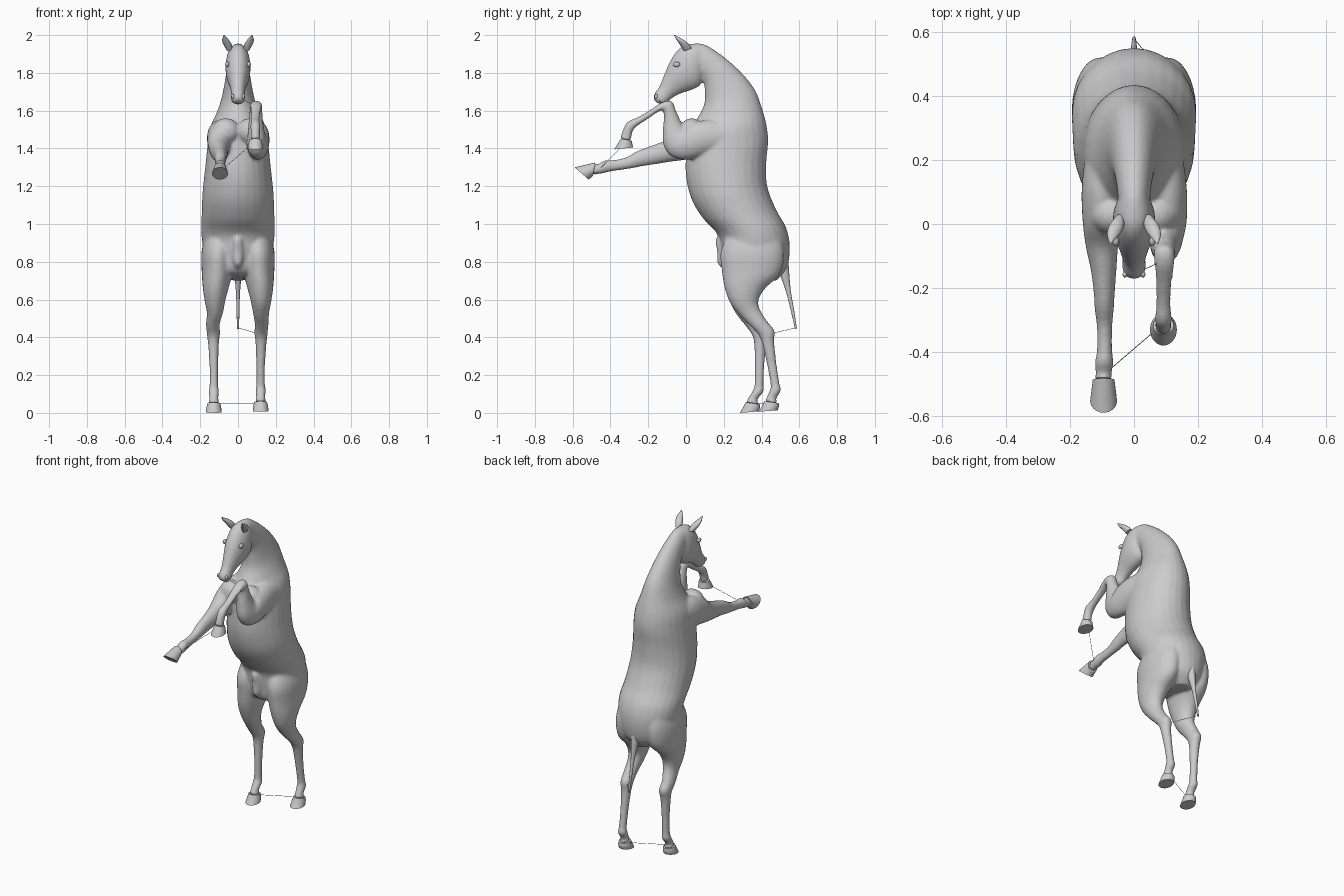
import bpy, bmesh, math
from mathutils import Vector

cube = bpy.data.objects.get("Cube")
if cube:
    bpy.data.objects.remove(cube, do_unlink=True)

grey = bpy.data.materials.new("plain grey")
grey.use_nodes = True
grey.diffuse_color = (0.6, 0.6, 0.6, 1)
grey.node_tree.nodes["Principled BSDF"].inputs["Base Color"].default_value = (0.6, 0.6, 0.6, 1)


def spline(a, b, c, d, t):
    """Catmull-Rom blend of four section rows."""
    return [0.5 * (2 * q + (r - p) * t + (2 * p - 5 * q + 4 * r - s) * t * t
                   + (3 * q - p - 3 * r + s) * t ** 3) for p, q, r, s in zip(a, b, c, d)]


def loft(name, rows, steps=5, sides=28):
    """Skin oval sections; each row is x, edge A (y, z), edge B (y, z), half width."""
    fine = []
    for i in range(len(rows) - 1):
        quad = [rows[max(0, min(len(rows) - 1, i + k))] for k in (-1, 0, 1, 2)]
        fine += [spline(*quad, s / steps) for s in range(steps)]
    fine.append(list(rows[-1]))
    bm = bmesh.new()
    rings = []
    for x, ay, az, by, bz, w in fine:
        mid = Vector((x, (ay + by) / 2, (az + bz) / 2))
        half = Vector((0, (ay - by) / 2, (az - bz) / 2))
        rings.append([bm.verts.new(mid + half * math.cos(a) + Vector((w * math.sin(a), 0, 0)))
                      for a in (math.tau * k / sides for k in range(sides))])
    for r, s in zip(rings, rings[1:]):
        for k in range(sides):
            n = (k + 1) % sides
            bm.faces.new((r[k], r[n], s[n], s[k]))
    bm.faces.new(rings[0])
    bm.faces.new(rings[-1])
    bmesh.ops.recalc_face_normals(bm, faces=bm.faces)
    return add_mesh(name, bm)


def add_mesh(name, bm):
    mesh = bpy.data.meshes.new(name)
    bm.to_mesh(mesh)
    bm.free()
    mesh.materials.append(grey)
    ob = bpy.data.objects.new(name, mesh)
    bpy.context.collection.objects.link(ob)
    return ob


def ball(name, centre, size):
    bm = bmesh.new()
    bmesh.ops.create_uvsphere(bm, u_segments=20, v_segments=12, radius=1)
    for v in bm.verts:
        v.co = Vector(c + p * s for c, p, s in zip(centre, v.co, size))
    return add_mesh(name, bm)


def string(name, a, b):
    curve = bpy.data.curves.new(name, "CURVE")
    curve.dimensions = "3D"
    curve.bevel_depth = 0.0012
    curve.bevel_resolution = 1
    line = curve.splines.new("POLY")
    line.points.add(1)
    for p, co in zip(line.points, (a, b)):
        p.co = (*co, 1)
    curve.materials.append(grey)
    bpy.context.collection.objects.link(bpy.data.objects.new(name, curve))


# Trunk and neck, rump to poll: back edge, belly edge, half width
trunk = loft("horse_body", [
    (0, .48, .70, .36, .71, .05), (0, .535, .77, .22, .74, .14),
    (0, .55, .88, .19, .84, .182), (0, .53, .98, .17, .94, .194),
    (0, .475, 1.08, .09, 1.03, .192), (0, .43, 1.20, .03, 1.13, .188),
    (0, .425, 1.32, .0, 1.25, .175), (0, .435, 1.44, .0, 1.38, .162),
    (0, .425, 1.53, .01, 1.48, .15), (0, .40, 1.62, .06, 1.56, .112),
    (0, .365, 1.71, .095, 1.63, .086), (0, .295, 1.80, .10, 1.70, .07),
    (0, .20, 1.885, .09, 1.76, .058), (0, .10, 1.95, .06, 1.79, .05),
    (0, .03, 1.955, .02, 1.83, .045)])

# Head, poll to muzzle: face edge, jaw edge
head = loft("head", [
    (0, .06, 1.955, .10, 1.88, .04), (0, .0, 1.95, .10, 1.81, .058),
    (0, -.045, 1.92, .08, 1.74, .066), (0, -.085, 1.86, .03, 1.71, .061),
    (0, -.115, 1.79, -.03, 1.69, .046), (0, -.14, 1.73, -.075, 1.665, .036),
    (0, -.167, 1.69, -.10, 1.64, .037), (0, -.172, 1.665, -.125, 1.632, .03),
    (0, -.163, 1.65, -.145, 1.637, .012)])

# Hind legs: the right one stands further forward below the stifle
hind = [
    (.09, .24, .98, .48, 1.0, .07), (.105, .185, .86, .52, .86, .087),
    (.11, .19, .75, .50, .74, .082), (.118, .205, .66, .42, .66, .068),
    (.122, .235, .58, .385, .60, .054), (.122, .285, .515, .39, .55, .043),
    (.125, .345, .455, .43, .485, .036), (.122, .385, .41, .468, .435, .035),
    (.122, .405, .36, .467, .375, .029), (.12, .43, .25, .48, .255, .023),
    (.12, .448, .15, .495, .155, .023), (.12, .443, .12, .503, .12, .027),
    (.12, .428, .085, .478, .075, .024), (.12, .418, .06, .487, .05, .031)]
hind_hoof = [(.12, .415, .062, .490, .052, .034), (.12, .402, .035, .492, .035, .039),
             (.12, .385, .006, .485, .014, .042)]


def step_forward(rows):
    move = lambda z: -.10 * max(0, min(1, (.58 - z) / .5))
    return [(-x - .008 * (z1 < .5), y1 + move(z1), z1 - .006 * (z1 < .2),
             y2 + move(z2), z2 - .006 * (z2 < .2), w) for x, y1, z1, y2, z2, w in rows]


# Left foreleg folded at the knee, right foreleg reaching forward
left_fore = [
    (.09, .20, 1.38, .20, 1.55, .065), (.10, .10, 1.36, .10, 1.55, .066),
    (.105, .0, 1.34, .02, 1.53, .06), (.10, -.08, 1.36, .0, 1.51, .055),
    (.098, -.12, 1.42, -.015, 1.52, .047), (.095, -.122, 1.50, -.03, 1.55, .04),
    (.095, -.117, 1.57, -.055, 1.605, .034), (.095, -.125, 1.60, -.075, 1.65, .033),
    (.095, -.15, 1.592, -.125, 1.645, .031), (.093, -.20, 1.558, -.185, 1.607, .025),
    (.092, -.26, 1.518, -.25, 1.568, .023), (.092, -.283, 1.49, -.31, 1.54, .027),
    (.092, -.288, 1.465, -.337, 1.49, .024), (.092, -.293, 1.44, -.347, 1.452, .028)]
left_fore_hoof = [(.092, -.288, 1.442, -.345, 1.452, .032), (.092, -.28, 1.405, -.38, 1.395, .042)]
right_fore = [
    (-.09, .20, 1.38, .20, 1.55, .065), (-.10, .10, 1.36, .10, 1.55, .064),
    (-.10, .0, 1.34, .0, 1.52, .06), (-.10, -.08, 1.33, -.07, 1.46, .05),
    (-.095, -.15, 1.318, -.14, 1.43, .04), (-.093, -.22, 1.308, -.21, 1.405, .033),
    (-.093, -.27, 1.298, -.26, 1.385, .03), (-.092, -.33, 1.288, -.32, 1.352, .024),
    (-.092, -.40, 1.278, -.39, 1.338, .024), (-.093, -.44, 1.268, -.43, 1.337, .029),
    (-.095, -.475, 1.263, -.465, 1.318, .025), (-.095, -.495, 1.258, -.48, 1.322, .031)]
right_fore_hoof = [(-.095, -.492, 1.255, -.482, 1.325, .034), (-.095, -.515, 1.235, -.59, 1.30, .042)]

skin = [trunk, head,
        loft("left_hind_leg", hind), loft("right_hind_leg", step_forward(hind)),
        loft("left_foreleg", left_fore), loft("right_foreleg", right_fore)]

# Sheath, shoulder and breast muscle, blended into the skin
skin.append(loft("sheath", [(0, .19, .95, .25, .95, .02), (0, .158, .92, .25, .90, .03),
                            (0, .165, .85, .25, .84, .034), (0, .168, .79, .24, .78, .024),
                            (0, .20, .76, .24, .75, .01)]))
for side in (-1, 1):
    skin.append(ball("breast_muscle", (side * .065, .03, 1.49), (.075, .065, .07)))

# Fuse the overlapping skin parts into one smooth surface
bpy.ops.object.select_all(action="DESELECT")
for ob in skin:
    ob.select_set(True)
bpy.context.view_layer.objects.active = trunk
bpy.ops.object.join()
remesh = trunk.modifiers.new("fuse", "REMESH")
remesh.mode = "VOXEL"
remesh.voxel_size = .008
remesh.use_smooth_shade = True
smooth = trunk.modifiers.new("soften", "SMOOTH")
smooth.factor = .5
smooth.iterations = 6
bpy.ops.object.convert(target="MESH")

# Hooves
parts = [loft("left_hind_hoof", hind_hoof), loft("right_hind_hoof", step_forward(hind_hoof)),
         loft("left_fore_hoof", left_fore_hoof), loft("right_fore_hoof", right_fore_hoof)]

# Tail
parts.append(loft("tail", [(0, .47, .82, .54, .84, .03), (0, .495, .74, .545, .76, .022),
                           (0, .53, .64, .555, .645, .011), (0, .555, .54, .572, .545, .008),
                           (0, .577, .445, .587, .447, .005)]))

# Ears, eyes and nostrils
for side, word in ((1, "left"), (-1, "right")):
    parts.append(loft(word + "_ear", [
        (side * .045, -.01, 1.915, .03, 1.93, .016), (side * .055, -.03, 1.945, .012, 1.955, .022),
        (side * .066, -.048, 1.972, -.015, 1.976, .018), (side * .074, -.064, 1.999, -.058, 2.0, .002)]))
    parts.append(ball(word + "_eye", (side * .057, -.05, 1.845), (.011, .019, .014)))
    parts.append(ball(word + "_nostril", (side * .028, -.158, 1.675), (.008, .009, .013)))

bpy.ops.object.select_all(action="DESELECT")
for ob in parts:
    ob.select_set(True)
bpy.context.view_layer.objects.active = parts[0]
bpy.ops.object.shade_smooth_by_angle(angle=math.radians(45))

# Fine strings between tail, hooves and muzzle
string("tail_string", (0, .58, .45), (.105, .45, .42))
string("hind_hoof_string", (-.10, .35, .05), (.09, .45, .05))
string("fore_hoof_string", (-.07, -.45, 1.30), (.07, -.33, 1.42))
string("muzzle_string", (.025, -.145, 1.66), (.08, -.12, 1.63))
